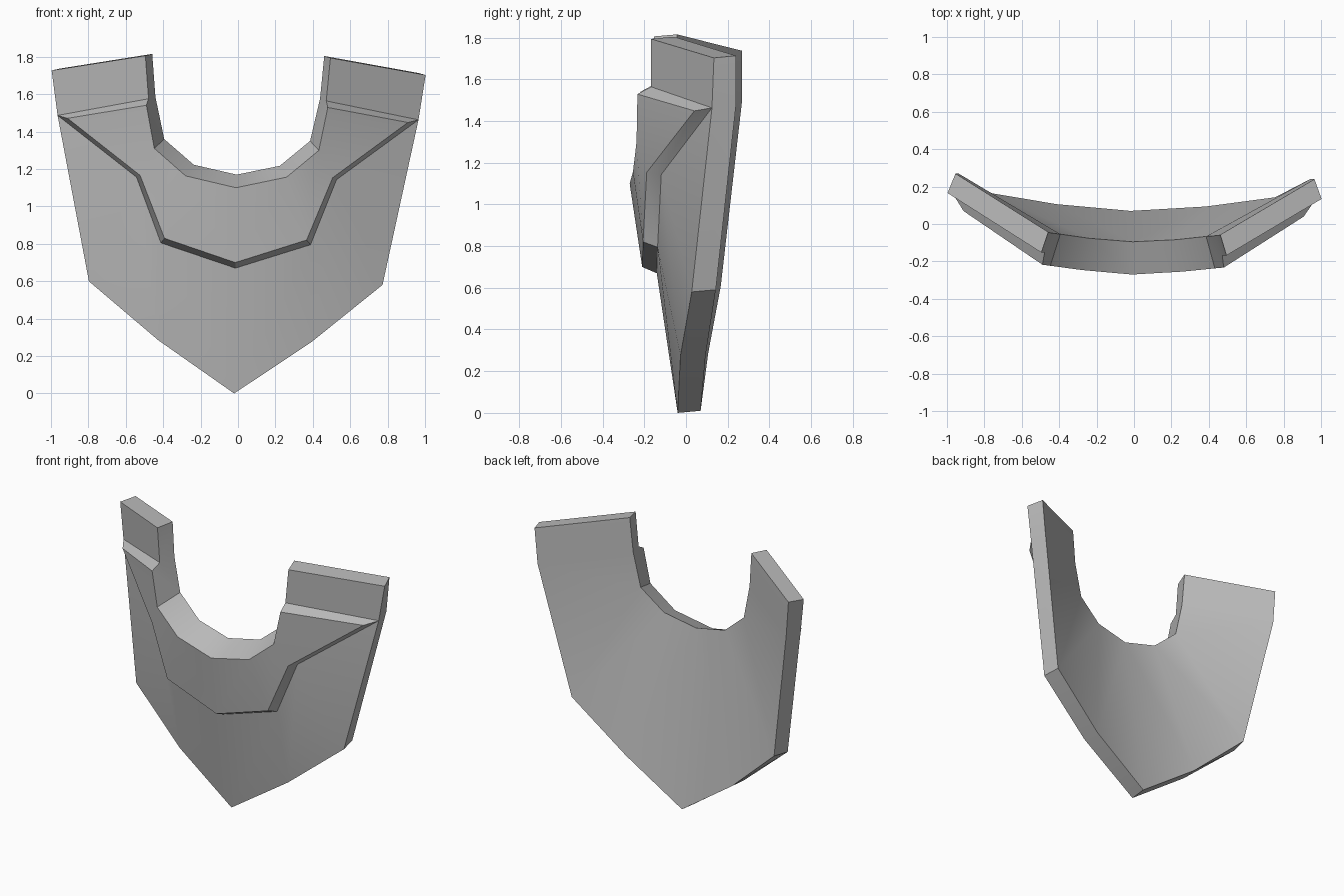
import bpy
import bmesh
import math
from mathutils import Vector

cube = bpy.data.objects.get("Cube")
if cube:
    bpy.data.objects.remove(cube, do_unlink=True)


def make_material(name, color):
    mat = bpy.data.materials.new(name)
    mat.use_nodes = True
    mat.diffuse_color = color
    mat.node_tree.nodes["Principled BSDF"].inputs["Base Color"].default_value = color
    return mat


grey = make_material("plain grey", (0.5, 0.5, 0.5, 1))

# Cross-sections of the left half, from the centre line out to the shoulder.
# Each runs: front rim, collar foot, collar lower edge, collar neck edge,
# neck edge at the back, outer rim at the back.
sections = [
    [(0, -.04, 0), (0, -.14, .67), (0, -.21, .7),
     (0, -.27, 1.1), (0, -.095, 1.17), (0, .07, .01)],
    [(.41, -.02, .28), (.4, -.13, .8), (.38, -.2, .825),
     (.27, -.25, 1.16), (.23, -.08, 1.22), (.4, .1, .28)],
    [(.785, .04, .59), (.535, -.11, 1.15), (.515, -.18, 1.16),
     (.44, -.23, 1.305), (.39, -.06, 1.355), (.765, .155, .6)],
]
# Shoulder section: the collar foot runs out at the rim
shoulder = {
    "rim": (.965, .14, 1.475), "low": (.91, .055, 1.46),
    "neck": (.485, -.225, 1.535), "step": (.475, -.16, 1.57),
    "neck_back": (.44, -.055, 1.58), "rim_back": (.94, .255, 1.49),
}
# Strap end above the shoulder
strap = {
    "rim": (1, .15, 1.715), "neck": (.495, -.16, 1.8),
    "neck_back": (.46, -.05, 1.81), "rim_back": (.96, .255, 1.725),
}

bm = bmesh.new()
cols = [[bm.verts.new(p) for p in section] for section in sections]
sh = {key: bm.verts.new(p) for key, p in shoulder.items()}
st = {key: bm.verts.new(p) for key, p in strap.items()}

# Skin between neighbouring sections
for a, b in zip(cols, cols[1:]):
    for i in range(len(a)):
        j = (i + 1) % len(a)
        bm.faces.new((a[i], b[i], b[j], a[j]))

# Join the last section to the shoulder
rim, foot, low, neck, neck_back, rim_back = cols[-1]
bm.faces.new((rim, sh["rim"], foot))
bm.faces.new((foot, sh["rim"], sh["low"], low))
bm.faces.new((low, sh["low"], sh["neck"], neck))
bm.faces.new((neck, sh["neck"], sh["step"], sh["neck_back"], neck_back))
bm.faces.new((neck_back, sh["neck_back"], sh["rim_back"], rim_back))
bm.faces.new((rim_back, sh["rim_back"], sh["rim"], rim))

# Sloped collar top and strap
bm.faces.new((sh["low"], sh["rim"], sh["step"], sh["neck"]))
bm.faces.new((sh["rim"], st["rim"], st["neck"], sh["step"]))
bm.faces.new((sh["step"], st["neck"], st["neck_back"], sh["neck_back"]))
bm.faces.new((sh["neck_back"], st["neck_back"], st["rim_back"], sh["rim_back"]))
bm.faces.new((sh["rim_back"], st["rim_back"], st["rim"], sh["rim"]))
bm.faces.new((st["rim"], st["rim_back"], st["neck_back"], st["neck"]))

# Mirror to the right half
bmesh.ops.mirror(bm, geom=bm.verts[:] + bm.edges[:] + bm.faces[:],
                 axis="X", merge_dist=0.001)
bmesh.ops.remove_doubles(bm, verts=bm.verts[:], dist=0.001)
bmesh.ops.recalc_face_normals(bm, faces=bm.faces[:])

mesh = bpy.data.meshes.new("collared_plate")
bm.to_mesh(mesh)
bm.free()
mesh.materials.append(grey)
plate = bpy.data.objects.new("collared_plate", mesh)
bpy.context.collection.objects.link(plate)

# The whole plate leans slightly to one side
plate.rotation_euler = (0, math.radians(0.7), math.radians(-0.9))
plate.location = Vector((-0.02, 0, 0))

bpy.context.view_layer.objects.active = plate
plate.select_set(True)
bpy.ops.object.shade_smooth_by_angle(angle=math.radians(30))
